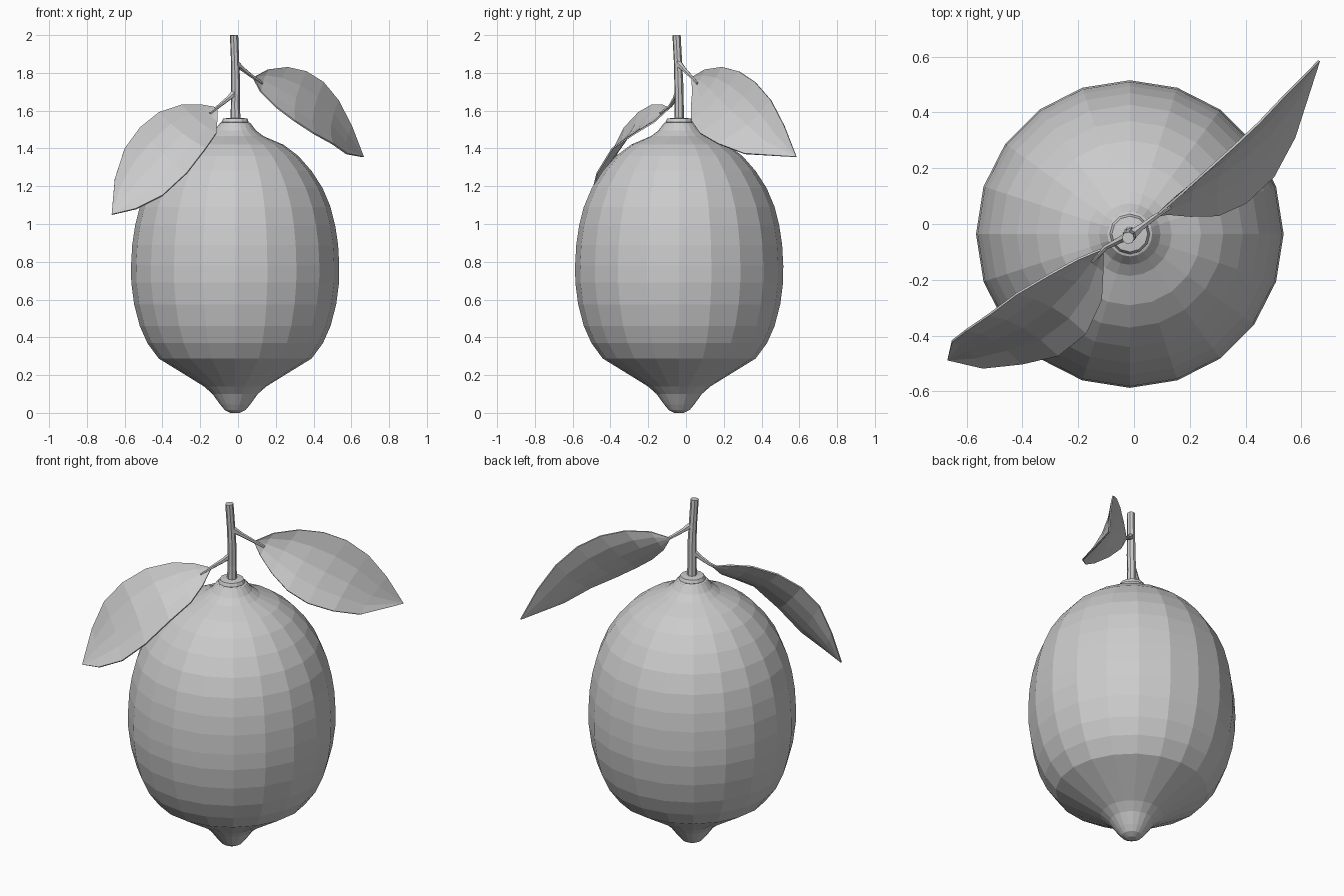
import bpy, bmesh, math
from mathutils import Vector

if "Cube" in bpy.data.objects:
    bpy.data.objects.remove(bpy.data.objects["Cube"])

CX, CY = -0.015, -0.036


def make_object(name, bm):
    bmesh.ops.recalc_face_normals(bm, faces=bm.faces)
    mesh = bpy.data.meshes.new(name)
    bm.to_mesh(mesh)
    bm.free()
    ob = bpy.data.objects.new(name, mesh)
    bpy.context.collection.objects.link(ob)
    return ob


def skin(bm, rings):
    for a, b in zip(rings, rings[1:]):
        n = len(a)
        for i in range(n):
            j = (i + 1) % n
            bm.faces.new((a[i], a[j], b[j], b[i]))
    bm.faces.new(rings[0][::-1])
    bm.faces.new(rings[-1])


def lathe(name, profile, sides):
    """Closed turned shape around the fruit axis from (radius, z) points."""
    bm = bmesh.new()
    rings = [[bm.verts.new((CX + r * math.cos(2 * math.pi * i / sides),
                            CY + r * math.sin(2 * math.pi * i / sides), z))
              for i in range(sides)] for r, z in profile]
    skin(bm, rings)
    return make_object(name, bm)


def tube(name, path, sides):
    """Tapered tube through (x, y, z, radius) points."""
    bm = bmesh.new()
    pts = [Vector(p[:3]) for p in path]
    rings = []
    for k, p in enumerate(pts):
        d = pts[min(k + 1, len(pts) - 1)] - pts[max(k - 1, 0)]
        d.normalize()
        u = d.cross(Vector((0.6, -0.8, 0.05))).normalized()
        v = d.cross(u)
        rings.append([bm.verts.new(p + path[k][3] * (math.cos(a) * u + math.sin(a) * v))
                      for a in (2 * math.pi * i / sides for i in range(sides))])
    skin(bm, rings)
    return make_object(name, bm)


def leaf(name, start, upper, lower, tip, cup):
    """Thin cupped blade spanning an upper and a lower edge."""
    bm = bmesh.new()
    start, tip = Vector(start), Vector(tip)
    length = (tip - start).normalized()
    rows = []
    for a, b in zip(upper, lower):
        a, b = Vector(a), Vector(b)
        n = length.cross(a - b).normalized()
        if n.z < 0:
            n = -n
        depth = cup * (a - b).length
        rows.append([bm.verts.new(a.lerp(b, t) - n * depth * 4 * t * (1 - t))
                     for t in (0, 0.25, 0.5, 0.75, 1)])
    s, e = bm.verts.new(start), bm.verts.new(tip)
    for i in range(4):
        bm.faces.new((s, rows[0][i + 1], rows[0][i]))
        bm.faces.new((e, rows[-1][i], rows[-1][i + 1]))
        for p, q in zip(rows, rows[1:]):
            bm.faces.new((p[i], p[i + 1], q[i + 1], q[i]))
    ob = make_object(name, bm)
    mod = ob.modifiers.new("thickness", "SOLIDIFY")
    mod.thickness = 0.008
    mod.offset = 0
    return ob


# Fruit body with pointed nub below and neck above
lathe("fruit", [(0.025, 0.0), (0.055, 0.015), (0.08, 0.045), (0.12, 0.10), (0.165, 0.14),
                (0.27, 0.205), (0.405, 0.288), (0.465, 0.37), (0.505, 0.46), (0.535, 0.575),
                (0.55, 0.69), (0.551, 0.78), (0.545, 0.89), (0.53, 0.99), (0.505, 1.09),
                (0.463, 1.19), (0.405, 1.28), (0.335, 1.36), (0.255, 1.42), (0.15, 1.465),
                (0.11, 1.495), (0.08, 1.535), (0.05, 1.545)], 20)

# Calyx ring under the stem
lathe("calyx", [(0.06, 1.52), (0.072, 1.54), (0.064, 1.558), (0.03, 1.562)], 12)

# Woody stem
tube("stem", [(-0.013, -0.036, 1.54, 0.027), (-0.014, -0.036, 1.64, 0.024),
              (-0.012, -0.038, 1.74, 0.024), (-0.015, -0.042, 1.85, 0.022),
              (-0.021, -0.05, 2.0, 0.022)], 8)

# Leaf stalks
tube("right_leaf_stalk", [(-0.01, -0.04, 1.85, 0.02), (0.025, -0.012, 1.82, 0.013),
                          (0.07, 0.022, 1.785, 0.010), (0.13, 0.06, 1.745, 0.007)], 6)
tube("left_leaf_stalk", [(-0.013, -0.038, 1.70, 0.02), (-0.05, -0.057, 1.665, 0.013),
                         (-0.10, -0.083, 1.625, 0.010), (-0.15, -0.135, 1.585, 0.007)], 6)

# Leaf blades
leaf("right_leaf", (0.08, 0.03, 1.775),
     [(0.16, 0.10, 1.818), (0.26, 0.19, 1.831), (0.36, 0.28, 1.808),
      (0.45, 0.365, 1.752), (0.53, 0.45, 1.655), (0.60, 0.52, 1.52)],
     [(0.12, 0.035, 1.70), (0.20, 0.028, 1.62), (0.30, 0.03, 1.545),
      (0.40, 0.075, 1.48), (0.50, 0.17, 1.425), (0.575, 0.31, 1.372)],
     (0.663, 0.585, 1.355), 0.09)
leaf("left_leaf", (-0.11, -0.088, 1.615),
     [(-0.20, -0.125, 1.632), (-0.30, -0.18, 1.63), (-0.42, -0.25, 1.59),
      (-0.52, -0.325, 1.51), (-0.60, -0.38, 1.40), (-0.652, -0.42, 1.24)],
     [(-0.11, -0.17, 1.54), (-0.115, -0.27, 1.48), (-0.17, -0.39, 1.40),
      (-0.27, -0.47, 1.27), (-0.40, -0.50, 1.15), (-0.54, -0.515, 1.08)],
     (-0.668, -0.485, 1.05), 0.09)
